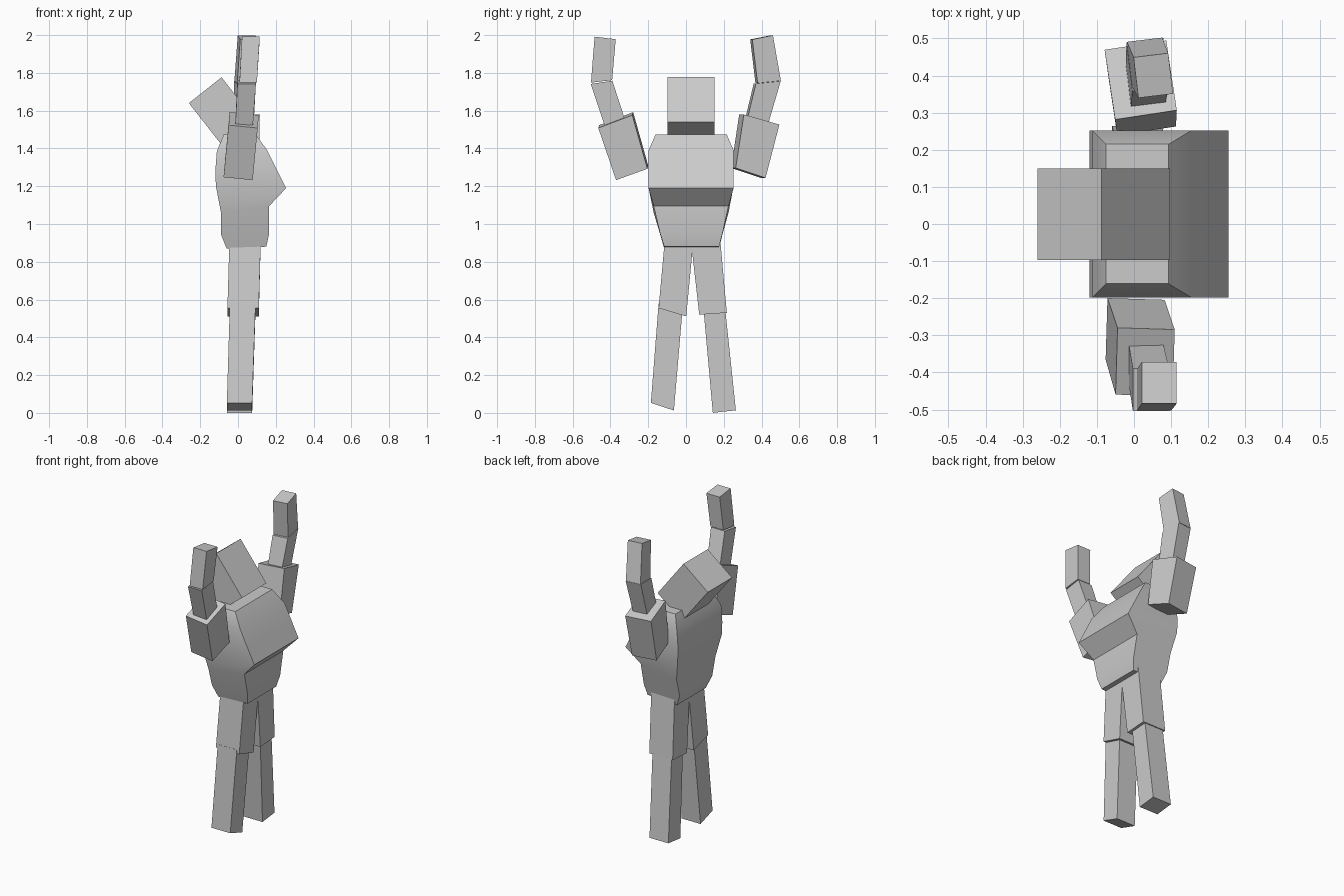
import bpy
import math


def make(name, rings, smooth=False):
    """Loft a stack of four-cornered rings into a closed solid."""
    n = len(rings)
    verts = [p for r in rings for p in r]
    faces = [(3, 2, 1, 0), tuple(4 * (n - 1) + i for i in range(4))]
    for k in range(n - 1):
        for i in range(4):
            j = (i + 1) % 4
            faces.append((4*k + i, 4*k + j, 4*k + 4 + j, 4*k + 4 + i))
    me = bpy.data.meshes.new(name)
    me.from_pydata(verts, [], faces)
    ob = bpy.data.objects.new(name, me)
    bpy.context.collection.objects.link(ob)
    if smooth:
        bpy.context.view_layer.objects.active = ob
        ob.select_set(True)
        bpy.ops.object.shade_smooth_by_angle(angle=math.radians(30))
        ob.select_set(False)
    return ob


def end(x, y, z, hx, hy, slope=0.0, twist=0.0, sx=0.0):
    """One end of a limb: centre, half sizes, slopes along y and x, twist about z."""
    c, s = math.cos(twist), math.sin(twist)
    return [(x + c*a*hx - s*b*hy, y + s*a*hx + c*b*hy, z + slope*b*hy + sx*a*hx)
            for a, b in ((-1, -1), (1, -1), (1, 1), (-1, 1))]


# Torso: (left x, left z, right x, right z, half width, centre y)
torso = [(-0.06, 0.87, 0.15, 0.88, 0.145, 0.03),
         (-0.09, 0.945, 0.165, 0.95, 0.165, 0.028),
         (-0.09, 1.06, 0.165, 1.095, 0.198, 0.027),
         (-0.117, 1.20, 0.255, 1.19, 0.225, 0.027),
         (-0.12, 1.28, 0.21, 1.28, 0.225, 0.027),
         (-0.112, 1.385, 0.155, 1.39, 0.225, 0.027),
         (-0.075, 1.475, 0.093, 1.475, 0.188, 0.027)]
make("torso", [[(x0, c - h, z0), (x1, c - h, z1), (x1, c + h, z1), (x0, c + h, z0)]
               for x0, z0, x1, z1, h, c in torso], smooth=True)

# Head: tilted box
make("head", [[(x0, -0.097, z0), (x1, -0.097, z1), (x1, 0.15, z1), (x0, 0.15, z0)]
              for x0, z0, x1, z1 in ((-0.076, 1.405, 0.097, 1.54),
                                     (-0.26, 1.64, -0.087, 1.777))])

# Limbs: bottom end and top end
limbs = {
    "front_upper_arm": (end(0.003, -0.285, 1.27, 0.077, 0.083, 0.36, -0.03, -0.1),
                        end(0.03, -0.372, 1.55, 0.077, 0.09, 0.38, -0.03, -0.1)),
    "front_forearm": (end(0.03, -0.365, 1.50, 0.046, 0.053, 0.35),
                      end(0.046, -0.447, 1.75, 0.049, 0.057, 0.15)),
    "front_hand": (end(0.054, -0.447, 1.755, 0.046, 0.056, 0.12),
                   end(0.068, -0.428, 1.985, 0.047, 0.056, -0.12)),
    "back_upper_arm": (end(0.022, 0.33, 1.27, 0.08, 0.08, -0.33, 0.15),
                       end(0.018, 0.388, 1.553, 0.084, 0.095, -0.28, 0.15)),
    "back_forearm": (end(0.03, 0.36, 1.49, 0.046, 0.053, -0.35, 0.12),
                     end(0.037, 0.43, 1.75, 0.05, 0.066, 0.1, 0.12)),
    "back_hand": (end(0.036, 0.435, 1.752, 0.048, 0.062, 0.1, 0.12),
                  end(0.052, 0.40, 1.988, 0.047, 0.055, 0.2, 0.12)),
    "front_thigh": (end(0.027, -0.072, 0.533, 0.083, 0.073, -0.3),
                    end(0.038, -0.035, 0.93, 0.083, 0.076)),
    "front_shin": (end(0.008, -0.125, 0.033, 0.067, 0.061, -0.33),
                   end(0.025, -0.082, 0.56, 0.068, 0.063, -0.3)),
    "back_thigh": (end(0.027, 0.143, 0.525, 0.083, 0.073, 0.07),
                   end(0.038, 0.102, 0.93, 0.083, 0.078)),
    "back_shin": (end(0.008, 0.203, 0.007, 0.067, 0.061, 0.11),
                  end(0.025, 0.15, 0.55, 0.068, 0.057, 0.09)),
}
for name, ends in limbs.items():
    make(name, ends)
